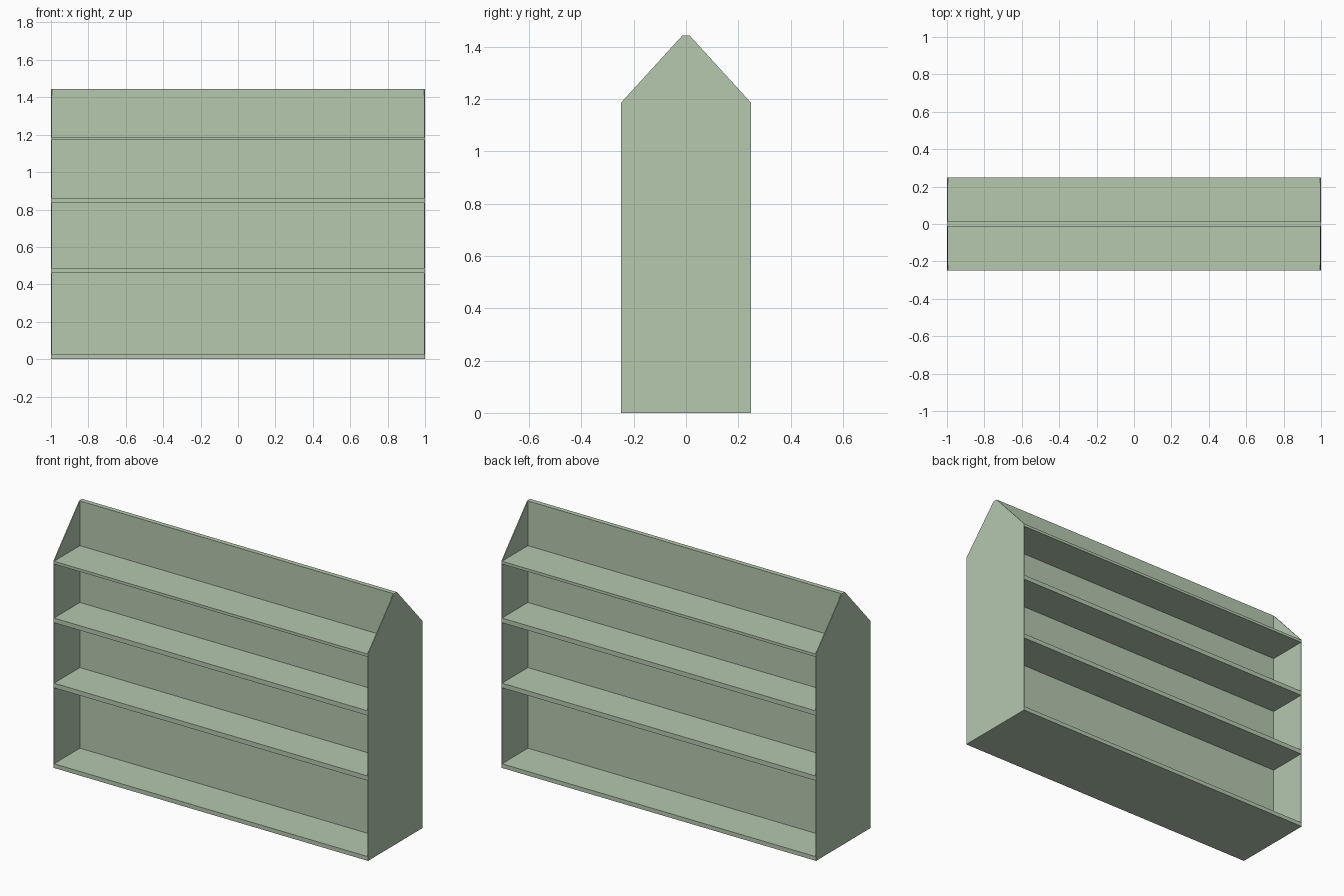
import bpy, bmesh

if "Cube" in bpy.data.objects:
    bpy.data.objects.remove(bpy.data.objects["Cube"])

HALF_LEN, DEPTH, TOP = 1.0, 0.248, 1.444
SHOULDER, CORE, END = 1.187, 0.0135, 0.005
INNER = HALF_LEN - END

mat = bpy.data.materials.new("sage_paint")
mat.diffuse_color = (0.46, 0.58, 0.43, 1)
mat.use_nodes = True
mat.node_tree.nodes["Principled BSDF"].inputs["Base Color"].default_value = mat.diffuse_color


def extrude_profile(name, profile, x0, x1):
    """Prism made from a (y, z) outline running from x0 to x1."""
    bm = bmesh.new()
    face = bm.faces.new([bm.verts.new((x0, y, z)) for y, z in profile])
    ext = bmesh.ops.extrude_face_region(bm, geom=[face])
    verts = [g for g in ext["geom"] if isinstance(g, bmesh.types.BMVert)]
    bmesh.ops.translate(bm, verts=verts, vec=(x1 - x0, 0, 0))
    bmesh.ops.recalc_face_normals(bm, faces=bm.faces)
    mesh = bpy.data.meshes.new(name)
    bm.to_mesh(mesh)
    bm.free()
    mesh.materials.append(mat)
    obj = bpy.data.objects.new(name, mesh)
    bpy.context.collection.objects.link(obj)
    return obj


def board(name, y0, y1, z0, z1):
    return extrude_profile(name, [(y0, z0), (y1, z0), (y1, z1), (y0, z1)], -INNER, INNER)


# Thin gabled end panels
gable = [(-DEPTH, 0), (DEPTH, 0), (DEPTH, SHOULDER), (CORE, TOP), (-CORE, TOP), (-DEPTH, SHOULDER)]
extrude_profile("left_end_panel", gable, -HALF_LEN, -INNER)
extrude_profile("right_end_panel", gable, INNER, HALF_LEN)

# Base and central divider
base_top = 0.024
board("base_board", -DEPTH, DEPTH, 0, base_top)
board("center_panel", -CORE, CORE, base_top, TOP)

# Shelves on both sides of the divider
shelves = {"lower": (0.46, 0.487), "middle": (0.834, 0.861), "top": (1.171, SHOULDER)}
for level, (z0, z1) in shelves.items():
    board(f"{level}_front_shelf", -DEPTH, -CORE, z0, z1)
    board(f"{level}_back_shelf", CORE, DEPTH, z0, z1)
